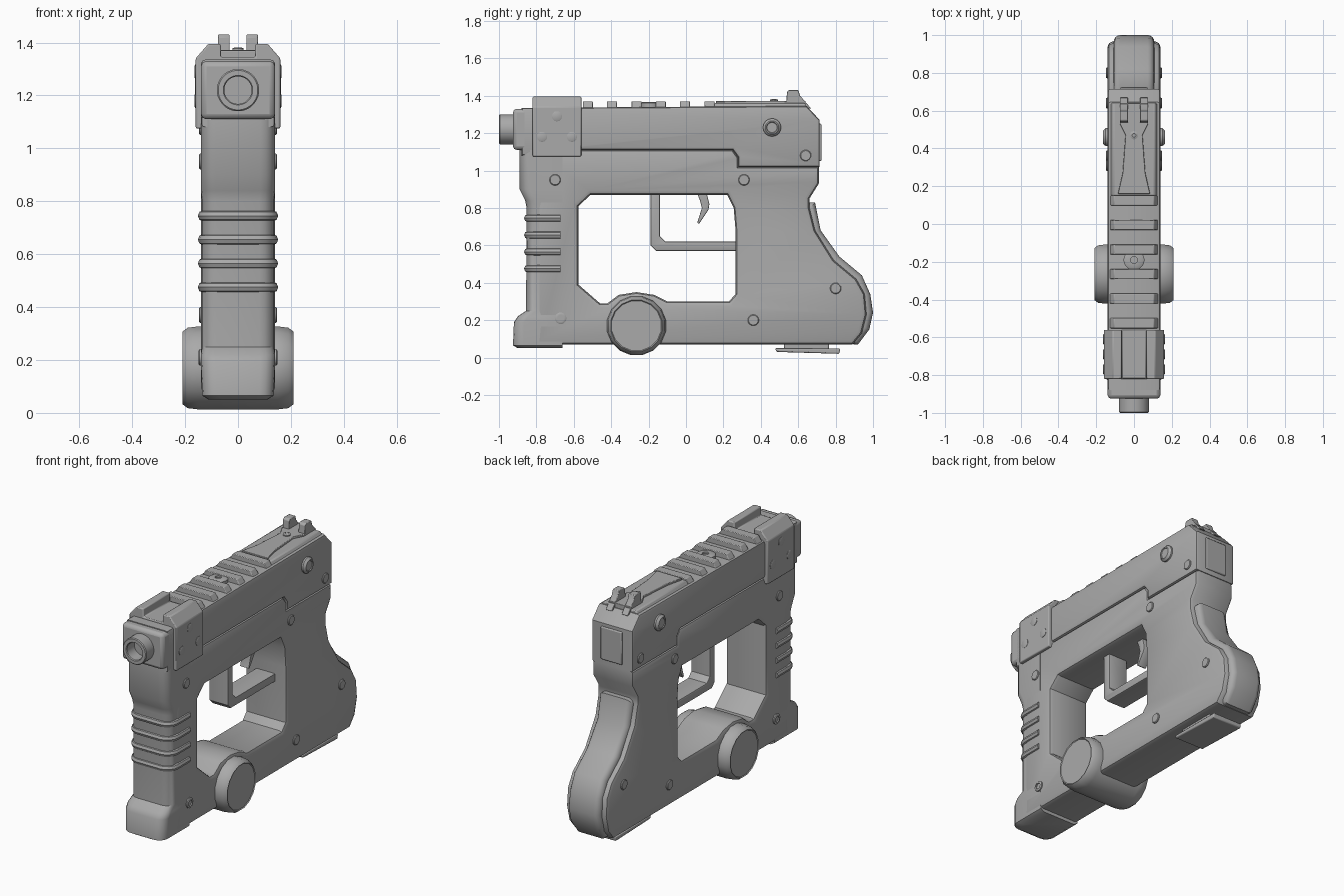
import bpy, bmesh, math
from mathutils import Matrix

if "Cube" in bpy.data.objects:
    bpy.data.objects.remove(bpy.data.objects["Cube"])

GREY = bpy.data.materials.new("gunmetal grey")
GREY.diffuse_color = (0.4, 0.4, 0.4, 1)
GREY.use_nodes = True
GREY.node_tree.nodes["Principled BSDF"].inputs["Base Color"].default_value = GREY.diffuse_color


def finish(ob, bevel=0, angle=35):
    """Assign material, optional bevel and smooth-by-angle shading."""
    ob.data.materials.clear()
    ob.data.materials.append(GREY)
    bpy.ops.object.select_all(action='DESELECT')
    bpy.context.view_layer.objects.active = ob
    ob.select_set(True)
    if bevel:
        m = ob.modifiers.new("bevel", 'BEVEL')
        m.width, m.segments, m.limit_method = bevel, 2, 'ANGLE'
    bpy.ops.object.shade_smooth_by_angle(angle=math.radians(angle))
    return ob


def mesh_object(name, bm, bevel=0):
    bmesh.ops.recalc_face_normals(bm, faces=bm.faces)
    me = bpy.data.meshes.new(name)
    bm.to_mesh(me)
    bm.free()
    ob = bpy.data.objects.new(name, me)
    bpy.context.collection.objects.link(ob)
    return finish(ob, bevel)


def side_profile(name, loops, half, bevel, res=1):
    """Extrude (y, z) outlines across x, the second outline being a hole."""
    cu = bpy.data.curves.new(name, 'CURVE')
    cu.dimensions, cu.fill_mode = '2D', 'BOTH'
    cu.extrude, cu.bevel_depth, cu.offset = half - bevel, bevel, -bevel
    cu.bevel_resolution = res
    for pts in loops:
        s = cu.splines.new('POLY')
        s.points.add(len(pts) - 1)
        for p, (y, z) in zip(s.points, pts):
            p.co = (y, z, 0, 1)
        s.use_cyclic_u = True
    tmp = bpy.data.objects.new(name + "_outline", cu)
    bpy.context.collection.objects.link(tmp)
    bpy.context.view_layer.update()
    me = bpy.data.meshes.new_from_object(tmp.evaluated_get(bpy.context.evaluated_depsgraph_get()))
    bpy.data.objects.remove(tmp)
    me.transform(Matrix(((0, 0, 1, 0), (1, 0, 0, 0), (0, 1, 0, 0), (0, 0, 0, 1))))
    bm = bmesh.new()
    bm.from_mesh(me)
    bmesh.ops.remove_doubles(bm, verts=bm.verts, dist=1e-5)
    return mesh_object(name, bm)


def prism(name, pts, vec, bevel=0):
    """Extrude a planar 3D outline along a vector."""
    bm = bmesh.new()
    f = bm.faces.new([bm.verts.new(p) for p in pts])
    r = bmesh.ops.extrude_face_region(bm, geom=[f])
    bmesh.ops.translate(bm, vec=vec, verts=[v for v in r['geom'] if isinstance(v, bmesh.types.BMVert)])
    return mesh_object(name, bm, bevel)


def box(name, half, y0, y1, z0, z1, bevel=0.008):
    return prism(name, [(-half, y0, z0), (half, y0, z0), (half, y1, z0), (-half, y1, z0)], (0, 0, z1 - z0), bevel)


def lathe(name, profile, centre, axis, n=24):
    """Spin (radius, height) points round an axis; zero radius closes an end."""
    rot = {'X': Matrix.Rotation(math.pi / 2, 4, 'Y'), '-X': Matrix.Rotation(-math.pi / 2, 4, 'Y'),
           '-Y': Matrix.Rotation(math.pi / 2, 4, 'X'), 'Z': Matrix()}[axis]
    bm = bmesh.new()
    rings = [[bm.verts.new((r * math.cos(2 * math.pi * (i + .5) / n), r * math.sin(2 * math.pi * (i + .5) / n), h))
              for i in range(n)] if r else [bm.verts.new((0, 0, h))] for r, h in profile]
    for a, b in zip(rings, rings[1:]):
        for i in range(n):
            q = [a[i % len(a)], a[(i + 1) % n % len(a)], b[(i + 1) % n % len(b)], b[i % len(b)]]
            bm.faces.new(list(dict.fromkeys(q)))
    bm.transform(Matrix.Translation(centre) @ rot)
    return mesh_object(name, bm)


# Frame with the large finger opening
outer = [(-0.80, 1.11), (0.25, 1.11), (0.28, 1.07), (0.28, 1.02), (0.71, 1.02), (0.71, 0.93), (0.66, 0.85),
         (0.66, 0.80), (0.69, 0.68), (0.79, 0.52), (0.91, 0.42), (0.955, 0.34), (0.965, 0.23), (0.94, 0.13),
         (0.89, 0.07), (-0.80, 0.07)]
hole = [(-0.51, 0.87), (0.22, 0.87), (0.255, 0.80), (0.265, 0.68), (0.265, 0.34), (0.23, 0.30), (-0.10, 0.30),
        (-0.17, 0.335), (-0.265, 0.35), (-0.36, 0.335), (-0.42, 0.29), (-0.46, 0.29), (-0.575, 0.39), (-0.575, 0.81)]
side_profile("frame", [outer, hole], 0.139, 0.024)

# Rounded strip down the back of the rear grip
side_profile("back_strap", [[(0.55, 0.83), (0.69, 0.83), (0.72, 0.68), (0.82, 0.54), (0.94, 0.44), (0.985, 0.34),
             (1.0, 0.24), (0.98, 0.15), (0.92, 0.07), (0.70, 0.08), (0.55, 0.30)]], 0.108, 0.035, 3)

# Front grip lofted through rounded sections: height, front edge, inset
bm = bmesh.new()
prev = None
for z, front, inset in [(0.05, -0.90, 0.03), (0.065, -0.925, 0.005), (0.19, -0.92, 0), (0.22, -0.90, 0),
                        (0.25, -0.855, 0.004), (0.80, -0.852, 0.004), (0.84, -0.86, 0), (0.90, -0.89, 0), (1.11, -0.89, 0)]:
    w, r = 0.14 - inset, 0.055
    half = [(w, -0.66)] + [(w - r + r * math.cos(a), front + r - r * math.sin(a))
                           for a in [math.pi / 8 * k for k in range(5)]]
    ring = [bm.verts.new((x, y, z)) for x, y in half + [(-x, y) for x, y in reversed(half)]]
    if prev:
        for i in range(len(ring)):
            j = (i + 1) % len(ring)
            bm.faces.new((prev[i], prev[j], ring[j], ring[i]))
    else:
        bm.faces.new(ring)
    prev = ring
bm.faces.new(prev)
mesh_object("front_grip", bm)

# Finger ribs wrapped round the front grip
for k, z in enumerate((0.475, 0.565, 0.655, 0.745)):
    cu = bpy.data.curves.new("grip_rib", 'CURVE')
    cu.dimensions, cu.bevel_depth, cu.bevel_resolution, cu.use_fill_caps = '3D', 0.021, 2, True
    half = [(0.131, -0.67)] + [(0.076 + 0.055 * math.cos(a), -0.79 - 0.055 * math.sin(a))
                               for a in [math.pi / 8 * i for i in range(5)]]
    path = half + [(-x, y) for x, y in reversed(half)]
    s = cu.splines.new('POLY')
    s.points.add(len(path) - 1)
    for p, (x, y) in zip(s.points, path):
        p.co = (x, y, z, 1)
    tmp = bpy.data.objects.new("rib_path", cu)
    bpy.context.collection.objects.link(tmp)
    bpy.context.view_layer.update()
    me = bpy.data.meshes.new_from_object(tmp.evaluated_get(bpy.context.evaluated_depsgraph_get()))
    bpy.data.objects.remove(tmp)
    bm = bmesh.new()
    bm.from_mesh(me)
    mesh_object(f"grip_rib_{k + 1}", bm)

# Slide, front block and muzzle
side_profile("slide", [[(-0.88, 1.08), (-0.56, 1.11), (0.25, 1.11), (0.28, 1.07), (0.28, 1.02), (0.715, 1.02),
                        (0.715, 1.27), (0.645, 1.345), (-0.88, 1.335)]], 0.14, 0.016)
box("front_block", 0.14, -0.925, -0.70, 1.11, 1.33, 0.02)
lathe("muzzle", [(0.08, 0), (0.08, 0.095), (0.075, 0.1), (0.056, 0.1), (0.052, 0.095), (0.052, 0.01), (0, 0.01)],
      (0, -0.90, 1.22), '-Y', 32)

# Collar with an open channel on top
half = [(0.16, 1.075), (0.16, 1.34), (0.112, 1.395), (0.065, 1.395), (0.065, 1.345)]
prism("collar", [(x, -0.82, z) for x, z in half + [(-x, z) for x, z in reversed(half)]], (0, 0.26, 0), 0.006)

# Top rail ridges and their screw
for i in range(6):
    y = -0.525 + 0.13 * i
    prism(f"rail_ridge_{i + 1}", [(-0.135, y - .027, 1.325), (0.135, y - .027, 1.325),
          (0.105, y - .027, 1.37), (-0.105, y - .027, 1.37)], (0, 0.054, 0), 0.004)
lathe("rail_screw", [(0.055, 0), (0.055, 0.03), (0.045, 0.036), (0.018, 0.036), (0.018, 0.026), (0, 0.026)],
      (0, -0.19, 1.33), 'Z')

# Rear cover, tapered ramp and notched sight
prism("rear_cover", [(-0.135, 0.15, 1.325), (0.135, 0.15, 1.325), (0.11, 0.15, 1.36), (-0.11, 0.15, 1.36)],
      (0, 0.49, 0), 0.006)
half = [(0.085, 0.16), (0.06, 0.27), (0.045, 0.47), (0.075, 0.53), (0.075, 0.64)]
prism("sight_ramp", [(x, y, 1.34) for x, y in half + [(-x, y) for x, y in reversed(half)]], (0, 0, 0.032), 0.003)
lathe("sight_screw", [(0.022, 0), (0.022, 0.04), (0.01, 0.044), (0, 0.04)], (0, 0.47, 1.338), 'Z', 16)
for side in (1, -1):
    prism("sight_prong", [(0.032 * side, y, z) for y, z in
          [(0.535, 1.35), (0.54, 1.42), (0.55, 1.43), (0.60, 1.43), (0.61, 1.40), (0.67, 1.33)]],
          (0.043 * side, 0, 0), 0.003)
box("rear_plate", 0.072, 0.69, 0.724, 1.05, 1.25, 0.006)

# Trigger and guard
side_profile("trigger_guard", [[(-0.19, 0.90), (-0.19, 0.60), (-0.16, 0.57), (0.29, 0.57), (0.29, 0.62),
             (-0.11, 0.62), (-0.14, 0.65), (-0.14, 0.90)]], 0.065, 0.008)
side_profile("trigger", [[(0.05, 0.90), (0.075, 0.84), (0.085, 0.80), (0.06, 0.72), (0.07, 0.715), (0.12, 0.79),
             (0.125, 0.82), (0.105, 0.90)]], 0.03, 0.004)

# Cross knob through the lower bar
knob = [(0, -0.205), (0.135, -0.205), (0.14, -0.21), (0.155, -0.19), (0.16, -0.15)]
lathe("cross_knob", knob + [(r, -h) for r, h in reversed(knob)], (0, -0.265, 0.17), 'X', 16)

# Base plate under the rear grip
box("base_neck", 0.085, 0.525, 0.765, 0.04, 0.09)
prism("base_plate", [(-0.1, y, z) for y, z in [(0.475, 0.05), (0.485, 0.03), (0.82, 0.02), (0.825, 0.048)]],
      (0.2, 0, 0), 0.006)

# Pins, collar screws and round buttons on both sides
for side, ax in ((1, 'X'), (-1, '-X')):
    for y, z in [(-0.70, 0.95), (0.31, 0.95), (0.64, 1.08), (0.36, 0.20), (0.80, 0.37)]:
        lathe("frame_pin", [(0.03, 0), (0.03, 0.033), (0.026, 0.037), (0, 0.037)], (0.11 * side, y, z), ax, 20)
    for y, z in [(-0.69, 1.29), (-0.77, 1.18), (-0.61, 1.18)]:
        lathe("collar_screw", [(0.027, 0), (0.027, 0.032), (0.023, 0.034), (0, 0.034)], (0.13 * side, y, z), ax, 20)
    lathe("slide_button", [(0.048, 0), (0.048, 0.04), (0.036, 0.053), (0.03, 0.053), (0.027, 0.049), (0, 0.049)],
          (0.11 * side, 0.46, 1.23), ax)
    lathe("lower_screw", [(0.031, 0), (0.031, 0.034), (0.026, 0.037), (0.018, 0.037), (0.018, 0.03), (0, 0.03)],
          (0.112 * side, -0.67, 0.21), ax, 16)
